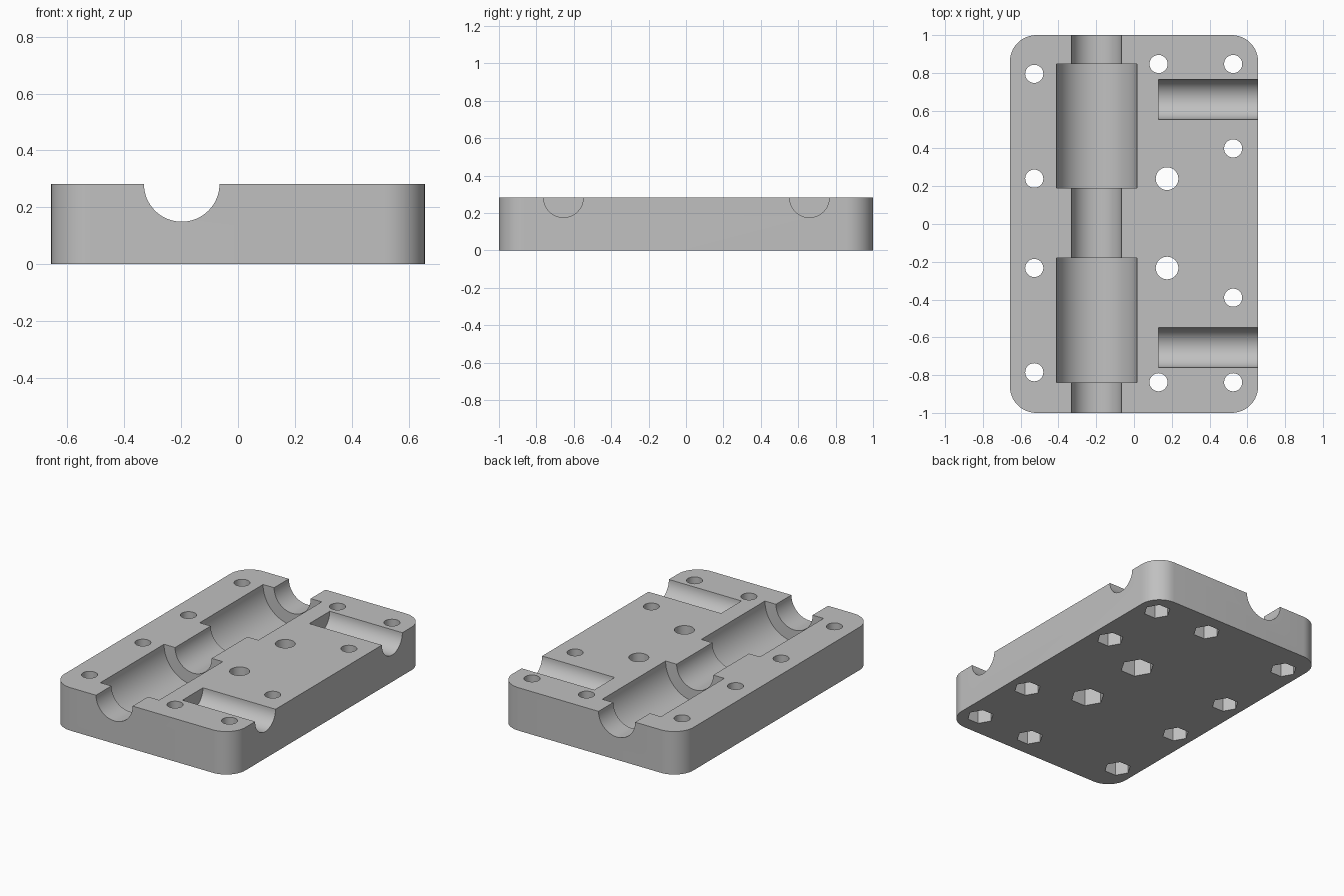
import bpy
from math import pi, radians

if "Cube" in bpy.data.objects:
    bpy.data.objects.remove(bpy.data.objects["Cube"], do_unlink=True)

WIDTH, LENGTH, HEIGHT = 1.314, 2.0, 0.282

grey = bpy.data.materials.new("plain grey")
grey.use_nodes = True
colour = (0.53, 0.53, 0.53, 1)
grey.diffuse_color = colour
grey.node_tree.nodes["Principled BSDF"].inputs["Base Color"].default_value = colour


def apply(obj, mod):
    bpy.context.view_layer.objects.active = obj
    bpy.ops.object.modifier_apply(modifier=mod.name)


# Plate with rounded upright corners
bpy.ops.mesh.primitive_cube_add(size=1, location=(0, 0, HEIGHT / 2))
block = bpy.context.object
block.name = "clamp_block"
block.scale = (WIDTH, LENGTH, HEIGHT)
bpy.ops.object.transform_apply(location=True, rotation=False, scale=True)
block.data.materials.append(grey)
weights = block.data.attributes.new("bevel_weight_edge", "FLOAT", "EDGE")
for edge in block.data.edges:
    a, b = (block.data.vertices[i].co for i in edge.vertices)
    weights.data[edge.index].value = 1.0 if abs(a.z - b.z) > 0.1 else 0.0
bevel = block.modifiers.new("corners", "BEVEL")
bevel.limit_method = "WEIGHT"
bevel.width = 0.14
bevel.segments = 12
apply(block, bevel)


def cut(radius, start, end, sides=48, turn=0.0):
    """Remove a cylinder or prism running from start to end along one axis."""
    axis = max(range(3), key=lambda i: abs(end[i] - start[i]))
    rotation = [(0, pi / 2, 0), (pi / 2, 0, 0), (0, 0, turn)][axis]
    middle = [(s + e) / 2 for s, e in zip(start, end)]
    bpy.ops.mesh.primitive_cylinder_add(
        vertices=sides, radius=radius, depth=abs(end[axis] - start[axis]),
        location=middle, rotation=rotation)
    cutter = bpy.context.object
    cutter.name = "cutter"
    cutter.hide_render = True
    cutter.data.materials.append(grey)
    mod = block.modifiers.new("cut", "BOOLEAN")
    mod.operation = "DIFFERENCE"
    mod.solver = "EXACT"
    mod.object = cutter
    apply(block, mod)
    bpy.data.objects.remove(cutter, do_unlink=True)


# Rod channel along the length, with two wider bearing seats
ROD_X = -0.198
cut(0.133, (ROD_X, -1.1, HEIGHT), (ROD_X, 1.1, HEIGHT), 64)
for y0, y1 in ((0.19, 0.847), (-0.84, -0.18)):
    cut(0.213, (ROD_X, y0, HEIGHT), (ROD_X, y1, HEIGHT), 64)

# Cross rod slots open on the +x side
for y in (0.66, -0.655):
    cut(0.106, (0.13, y, HEIGHT), (0.8, y, HEIGHT))

# Bolt holes with hexagonal nut pockets underneath
SMALL, LARGE = (0.048, 0.082, 0.12), (0.06, 0.104, 0.12)
bolts = [(-0.528, y, SMALL) for y in (0.795, 0.24, -0.233, -0.785)]
bolts += [(0.525, y, SMALL) for y in (0.847, 0.4, -0.39, -0.838)]
bolts += [(0.13, y, SMALL) for y in (0.847, -0.838)]
bolts += [(0.175, y, LARGE) for y in (0.24, -0.233)]
for x, y, (hole, nut, depth) in bolts:
    cut(hole, (x, y, -0.2), (x, y, HEIGHT + 0.2), 32)
    cut(nut, (x, y, -0.2), (x, y, depth), 6, radians(30))

# Smooth curved walls, crisp edges
bpy.ops.object.select_all(action="DESELECT")
block.select_set(True)
bpy.context.view_layer.objects.active = block
bpy.ops.object.shade_smooth_by_angle(angle=radians(25))
